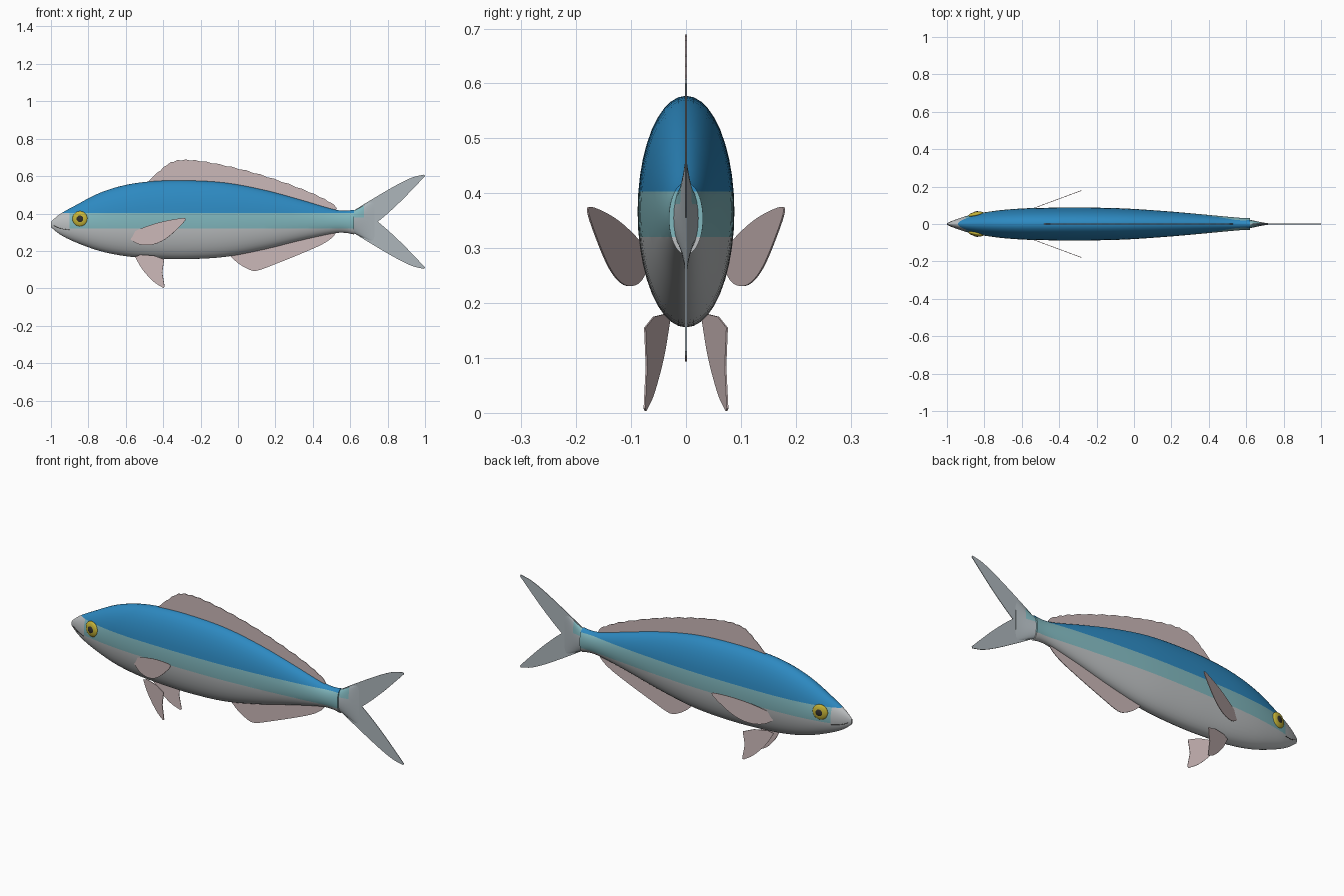
import bpy, bmesh, math
from mathutils import Vector

cube = bpy.data.objects.get("Cube")
if cube:
    bpy.data.objects.remove(cube, do_unlink=True)


def material(name, rgb, rough=0.6):
    m = bpy.data.materials.new(name)
    m.use_nodes = True
    m.diffuse_color = (*rgb, 1)
    bsdf = m.node_tree.nodes["Principled BSDF"]
    bsdf.inputs["Base Color"].default_value = (*rgb, 1)
    bsdf.inputs["Roughness"].default_value = rough
    return m


BLUE = material("back blue", (0.026, 0.25, 0.53))
TEAL = material("flank teal", (0.22, 0.48, 0.52))
SILVER = material("belly silver", (0.51, 0.53, 0.54))
TAIL = material("tail grey", (0.42, 0.47, 0.50))
FIN = material("fin pink", (0.60, 0.48, 0.48))
YELLOW = material("eye yellow", (0.58, 0.47, 0.04))
DARK = material("dark marking", (0.03, 0.028, 0.025))


def spline(pts, steps):
    """Smooth path through the points (Catmull-Rom)."""
    pts = [Vector(p) for p in pts]
    ext = [2 * pts[0] - pts[1]] + pts + [2 * pts[-1] - pts[-2]]
    out = []
    for a, b, c, d in zip(ext, ext[1:], ext[2:], ext[3:]):
        for i in range(steps):
            t = i / steps
            out.append(0.5 * (2 * b + (c - a) * t + (2 * a - 5 * b + 4 * c - d) * t ** 2
                              + (3 * b - a - 3 * c + d) * t ** 3))
    return out + [pts[-1]]


def finish(name, bm, mats, rule=None, smooth=False):
    bmesh.ops.recalc_face_normals(bm, faces=bm.faces)
    if rule:
        for f in bm.faces:
            f.material_index = rule(f.calc_center_median())
    me = bpy.data.meshes.new(name)
    bm.to_mesh(me)
    bm.free()
    for m in mats:
        me.materials.append(m)
    if smooth:
        for p in me.polygons:
            p.use_smooth = True
        me.set_sharp_from_angle(angle=math.radians(40))
    ob = bpy.data.objects.new(name, me)
    bpy.context.scene.collection.objects.link(ob)
    return ob


def cut(bm, point, normal):
    bmesh.ops.bisect_plane(bm, geom=bm.verts[:] + bm.edges[:] + bm.faces[:],
                           plane_co=point, plane_no=normal)


def loft(stations, sides):
    """Elliptical rings from stations of (x, bottom, top, half width)."""
    bm = bmesh.new()
    rings = []
    for x, lo, hi, w in stations:
        rings.append([bm.verts.new((x, w * math.sin(math.tau * i / sides),
                                    (lo + hi) / 2 + (hi - lo) / 2 * math.cos(math.tau * i / sides)))
                      for i in range(sides)])
    for a, b in zip(rings, rings[1:]):
        for i in range(sides):
            j = (i + 1) % sides
            bm.faces.new((a[i], a[j], b[j], b[i]))
    bm.faces.new(rings[0])
    bm.faces.new(rings[-1])
    return bm


# Body: lofted ellipses, split into back, flank and belly colours
BODY = spline([
    (-1.0, 0.327, 0.357, 0.004), (-0.95, 0.287, 0.398, 0.025), (-0.87, 0.247, 0.443, 0.049),
    (-0.74, 0.2, 0.51, 0.071), (-0.6, 0.172, 0.553, 0.083), (-0.45, 0.16, 0.573, 0.087),
    (-0.28, 0.156, 0.577, 0.088), (-0.07, 0.168, 0.565, 0.084), (0.14, 0.208, 0.526, 0.071),
    (0.33, 0.255, 0.475, 0.055), (0.5, 0.292, 0.425, 0.039), (0.57, 0.297, 0.415, 0.033),
    (0.62, 0.288, 0.42, 0.031)], 4)
bm = loft(BODY, 40)
cut(bm, (0, 0, 0.403), (0, 0, 1))
cut(bm, (0, 0, 0.32), (0, 0, 1))
cut(bm, (-0.9, 0, 0), (1, 0, 0))


def body_color(c):
    if c.z > 0.403:
        return 0
    return 1 if c.z > 0.32 and c.x > -0.9 else 2


finish("body", bm, [BLUE, TEAL, SILVER], body_color, True)


def skin(x, z):
    """Half width of the body at a given length and height."""
    for a, b in zip(BODY, BODY[1:]):
        if a[0] <= x <= b[0]:
            _, lo, hi, w = a.lerp(b, (x - a[0]) / (b[0] - a[0]))
            return w * math.sqrt(max(0, 1 - ((2 * z - lo - hi) / (hi - lo)) ** 2))
    return 0


# Tail root: wedge blending the body into the tail fin
bm = loft(spline([(0.6, 0.3, 0.41, 0.027), (0.64, 0.285, 0.425, 0.018),
                  (0.69, 0.26, 0.455, 0.008), (0.73, 0.24, 0.475, 0.002)], 3), 24)
cut(bm, (0, 0, 0.38), (0, 0, 1))
finish("tail_root", bm, [TEAL, TAIL],
       lambda c: 0 if c.z > 0.38 and c.x < 0.68 else 1, True)


def fin(name, outline, mats, side=lambda x: 0, tip=None):
    """Thin sheet from an (x, z) outline; side gives y along x."""
    bm = bmesh.new()
    bm.faces.new([bm.verts.new((p[0], side(p[0]), p[1])) for p in outline])
    if tip:
        cut(bm, (tip, 0, 0), (1, 0, 0))
    ob = finish(name, bm, mats, (lambda c: int(c.x > tip)) if tip else None)
    mod = ob.modifiers.new("thickness", "SOLIDIFY")
    mod.thickness = 0.003
    mod.offset = 0
    return ob


# Tail fin: forked lobes with dark tips
upper = spline([(0.61, 0.41), (0.7, 0.466), (0.84, 0.548), (0.93, 0.592), (0.995, 0.608)], 4)
upper += spline([(1.0, 0.6), (0.965, 0.563), (0.88, 0.475), (0.8, 0.4), (0.748, 0.356)], 4)
lower = [Vector((p.x, 0.712 - p.y)) for p in reversed(upper[:-1])]
fin("tail_fin", upper + lower, [TAIL, DARK], tip=0.94)

# Dorsal fin: long sail with a slightly notched edge
crest = spline([(-0.49, 0.56), (-0.43, 0.62), (-0.36, 0.675), (-0.28, 0.689), (-0.17, 0.678),
                (-0.03, 0.65), (0.12, 0.61), (0.27, 0.56), (0.41, 0.505), (0.5, 0.457),
                (0.53, 0.425)], 4)
for p in crest[5:-4:2]:
    p.y -= 0.005
fin("dorsal_fin", crest + [(0.5, 0.4), (0, 0.48), (-0.45, 0.5)], [FIN])

# Anal fin
keel = spline([(-0.04, 0.172), (0.0, 0.135), (0.05, 0.105), (0.1, 0.094), (0.2, 0.13),
               (0.33, 0.182), (0.44, 0.23), (0.5, 0.268), (0.53, 0.305)], 3)
fin("anal_fin", keel + [(0.5, 0.33), (0.2, 0.27), (0, 0.22)], [FIN])

# Paired fins, eyes and face creases
pectoral = spline([(-0.58, 0.285), (-0.53, 0.315), (-0.43, 0.35), (-0.33, 0.371), (-0.28, 0.371),
                   (-0.32, 0.322), (-0.39, 0.262), (-0.46, 0.233), (-0.53, 0.236),
                   (-0.58, 0.265)], 4)
pelvic = spline([(-0.55, 0.168), (-0.51, 0.1), (-0.45, 0.035), (-0.4, 0.003)], 4)
pelvic += [(-0.392, 0.008), (-0.405, 0.085), (-0.395, 0.155), (-0.45, 0.175), (-0.52, 0.18)]


def disc(name, mat, radius, depth, y):
    bm = bmesh.new()
    bmesh.ops.create_uvsphere(bm, u_segments=24, v_segments=12, radius=1)
    ob = finish(name, bm, [mat], smooth=True)
    ob.scale = (radius, depth, radius)
    ob.location = (-0.845, y, 0.372)
    ob.rotation_euler.z = math.copysign(0.2, y)


def crease(name, points, s):
    cu = bpy.data.curves.new(name, "CURVE")
    cu.dimensions = "3D"
    cu.bevel_depth = 0.0014
    cu.bevel_resolution = 1
    path = spline(points, 5)
    sp = cu.splines.new("POLY")
    sp.points.add(len(path) - 1)
    for q, p in zip(sp.points, path):
        q.co = (p.x, s * skin(p.x, p.y), p.y, 1)
    cu.materials.append(DARK)
    bpy.context.scene.collection.objects.link(bpy.data.objects.new(name, cu))


for s, word in ((1, "left"), (-1, "right")):
    fin(word + "_pectoral_fin", pectoral, [FIN], lambda x: s * (0.072 + (x + 0.57) * 0.37))
    fin(word + "_pelvic_fin", pelvic, [FIN], lambda x: s * (0.03 + (x + 0.55) * 0.29))
    disc(word + "_eye", YELLOW, 0.041, 0.014, s * 0.051)
    disc(word + "_pupil", DARK, 0.021, 0.008, s * 0.0595)
    crease(word + "_mouth", [(-0.985, 0.335), (-0.95, 0.32), (-0.9, 0.312)], s)
